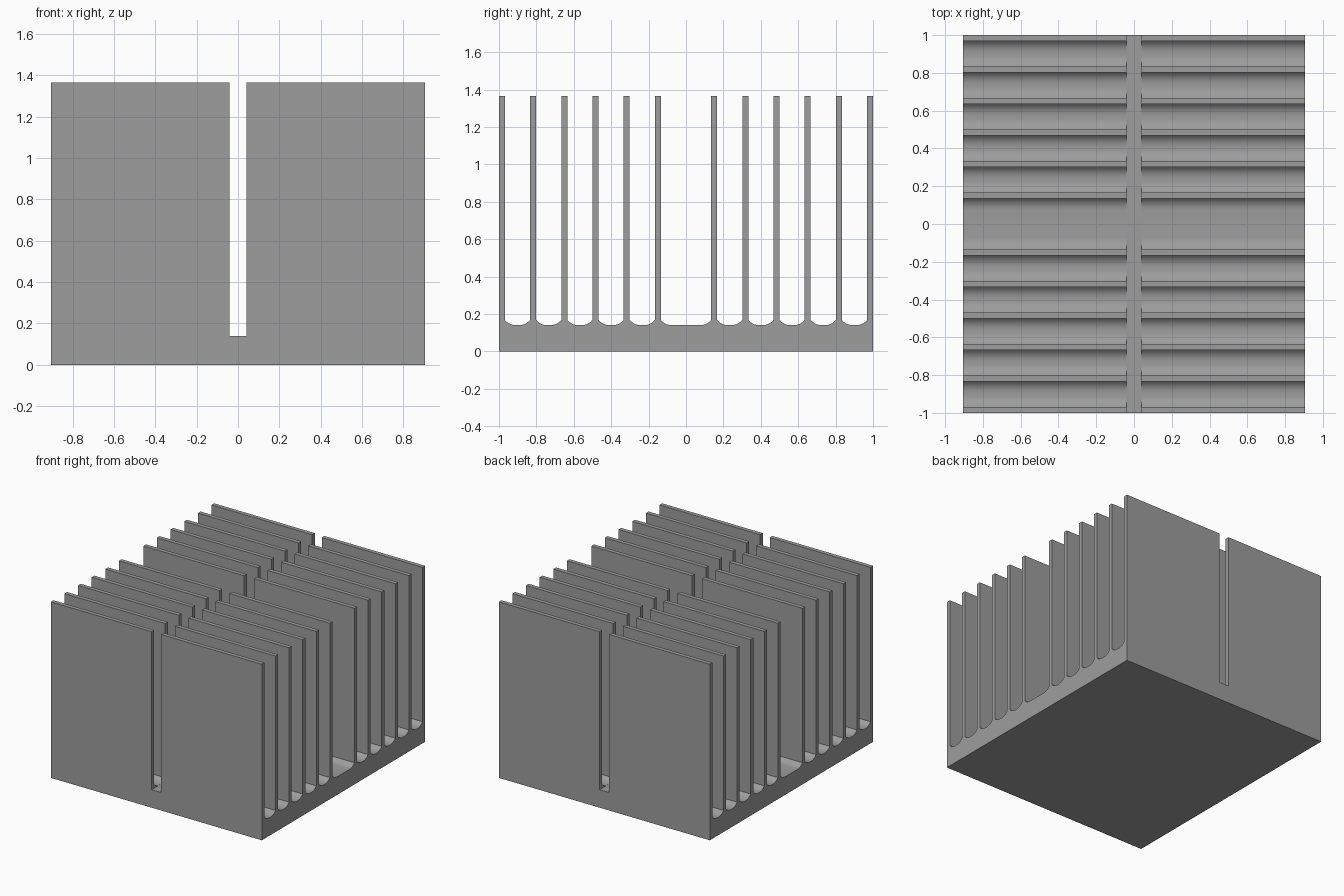
import bpy, bmesh, math

if "Cube" in bpy.data.objects:
    bpy.data.objects.remove(bpy.data.objects["Cube"])

HX, HY, TOP = 0.905, 1.0, 1.365       # half width, half depth, fin top
FLOOR, RISE = 0.14, 0.028             # channel floor, height of its rounded corners
THICK, PITCH, FINS = 0.032, 0.1667, 6
ARC_W = 0.058                         # width of one rounded corner
RADIUS = (ARC_W ** 2 + RISE ** 2) / (2 * RISE)
SEG = 5


def corner(y_wall, direction):
    """Arc from a fin wall down to the channel floor."""
    half = math.asin(ARC_W / RADIUS)
    pts = []
    for i in range(SEG + 1):
        a = half * (1 - i / SEG)
        y = y_wall + direction * (ARC_W - RADIUS * math.sin(a))
        pts.append((y, FLOOR + RADIUS * (1 - math.cos(a))))
    return pts


def half_profile():
    """Comb outline from the outer fin (+y) to the middle channel."""
    pts = [(HY, 0), (HY, TOP)]
    for i in range(FINS):
        outer = HY - i * PITCH
        inner = outer - THICK
        if i:
            pts.append((outer, TOP))
        pts.append((inner, TOP))
        pts += corner(inner, -1)
        if i < FINS - 1:
            pts += corner(outer - PITCH, 1)[::-1]
    return pts


def extrude_x(name, outline, x0, x1):
    """Solid with the given y-z outline, running from x0 to x1."""
    bm = bmesh.new()
    face = bm.faces.new([bm.verts.new((x0, y, z)) for y, z in outline])
    res = bmesh.ops.extrude_face_region(bm, geom=[face])
    verts = [v for v in res["geom"] if isinstance(v, bmesh.types.BMVert)]
    bmesh.ops.translate(bm, verts=verts, vec=(x1 - x0, 0, 0))
    bmesh.ops.recalc_face_normals(bm, faces=bm.faces)
    mesh = bpy.data.meshes.new(name)
    bm.to_mesh(mesh)
    bm.free()
    obj = bpy.data.objects.new(name, mesh)
    bpy.context.collection.objects.link(obj)
    return obj


# Finned block: mirrored comb profile
side = half_profile()
outline = side + [(-y, z) for y, z in reversed(side)]
sink = extrude_x("finned_heat_sink", outline, -HX, HX)

# Dark grey metal
metal = bpy.data.materials.new("dark_metal")
metal.diffuse_color = (0.34, 0.34, 0.34, 1)
metal.use_nodes = True
metal.node_tree.nodes["Principled BSDF"].inputs["Base Color"].default_value = metal.diffuse_color
sink.data.materials.append(metal)

# Cross slot through all the fins, down to the channel floor
z0 = FLOOR - 0.0005
slot = extrude_x("slot_cutter", [(-1.1, z0), (1.1, z0), (1.1, 1.5), (-1.1, 1.5)], -0.041, 0.041)
slot.data.materials.append(metal)
slot.hide_render = True

mod = sink.modifiers.new("cross_slot", "BOOLEAN")
mod.operation = "DIFFERENCE"
mod.solver = "EXACT"
mod.object = slot
bpy.context.view_layer.objects.active = sink
slot.select_set(False)
sink.select_set(True)
bpy.ops.object.modifier_apply(modifier=mod.name)
bpy.data.objects.remove(slot)

bpy.ops.object.shade_smooth_by_angle(angle=math.radians(30))
